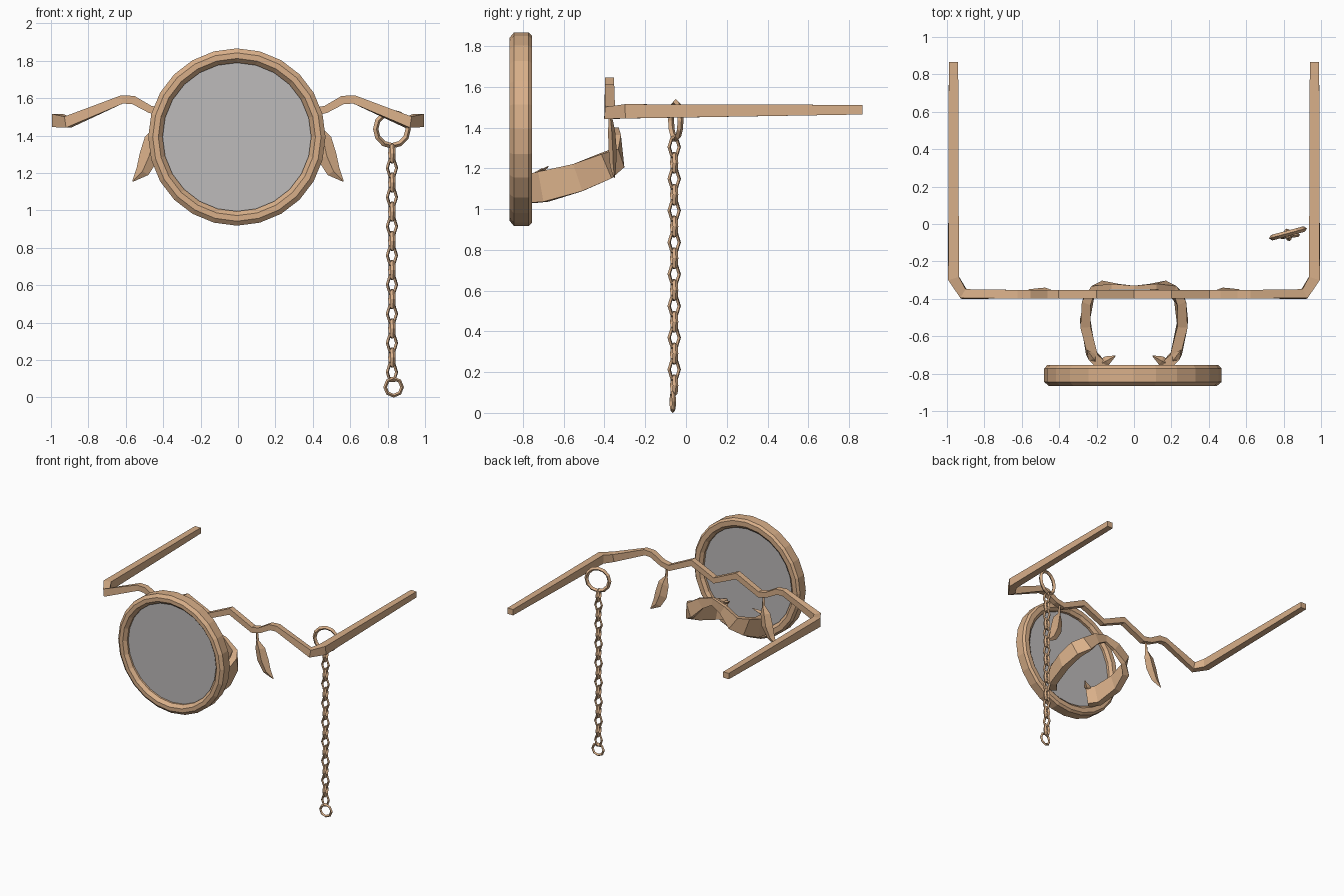
import bpy, bmesh, math
from mathutils import Vector, Matrix

if "Cube" in bpy.data.objects:
    bpy.data.objects.remove(bpy.data.objects["Cube"])


def material(name, col):
    m = bpy.data.materials.new(name)
    m.diffuse_color = (*col, 1)
    m.use_nodes = True
    m.node_tree.nodes["Principled BSDF"].inputs["Base Color"].default_value = m.diffuse_color
    return m


COPPER = material("warm copper", (0.69, 0.43, 0.25))
GLASS = material("grey glass", (0.51, 0.495, 0.495))


def finish(name, bm, mat):
    bmesh.ops.recalc_face_normals(bm, faces=bm.faces)
    me = bpy.data.meshes.new(name)
    bm.to_mesh(me)
    bm.free()
    me.materials.append(mat)
    ob = bpy.data.objects.new(name, me)
    bpy.context.collection.objects.link(ob)
    return ob


def sweep(name, path, sizes, ref=(0, 0, 1), diamond=False):
    """Four-sided section (width, height) swept along a path."""
    pts = [Vector(p) for p in path]
    ref = Vector(ref)
    bm = bmesh.new()
    rings = []
    for i, p in enumerate(pts):
        a = (p - pts[i - 1]).normalized() if i else None
        b = (pts[i + 1] - p).normalized() if i < len(pts) - 1 else None
        t = ((a or b) + (b or a)).normalized()
        side = t.cross(ref).normalized()
        up = side.cross(t).normalized()
        w, h = sizes[i] if isinstance(sizes, list) else sizes
        w, h = w / 2, h / 2
        corners = [(w, 0), (0, h), (-w, 0), (0, -h)] if diamond else [(w, h), (-w, h), (-w, -h), (w, -h)]
        rings.append([bm.verts.new(p + side * u + up * v) for u, v in corners])
    for r, s in zip(rings, rings[1:]):
        for k in range(4):
            bm.faces.new((r[k], r[(k + 1) % 4], s[(k + 1) % 4], s[k]))
    bm.faces.new(rings[0])
    bm.faces.new(rings[-1])
    return finish(name, bm, COPPER)


def lathe_ring(name, profile, seg, matrix):
    """Closed (radius, depth) profile turned around local y."""
    bm = bmesh.new()
    rings = []
    for i in range(seg):
        a = 2 * math.pi * i / seg
        rings.append([bm.verts.new(matrix @ Vector((r * math.cos(a), y, r * math.sin(a)))) for r, y in profile])
    n = len(profile)
    for i in range(seg):
        r, s = rings[i], rings[(i + 1) % seg]
        for k in range(n):
            bm.faces.new((r[k], r[(k + 1) % n], s[(k + 1) % n], s[k]))
    return finish(name, bm, COPPER)


def loop(name, centre, radius, tube, seg, angle, sx=1.0, sz=1.0):
    """Thin low-poly ring or chain link standing upright."""
    prof = [(radius + tube, 0), (radius, tube), (radius - tube, 0), (radius, -tube)]
    m = Matrix.Translation(centre) @ Matrix.Rotation(angle, 4, 'Z') @ Matrix.Diagonal((sx, 1, sz, 1))
    return lathe_ring(name, prof, seg, m)


# big lens rim with softened outer edge
C = Matrix.Translation((-0.006, -0.81, 1.392))
lathe_ring("lens_rim", [(0.397, -0.03), (0.42, -0.055), (0.45, -0.055), (0.474, -0.035),
                        (0.474, 0.038), (0.458, 0.055), (0.42, 0.055), (0.397, 0.035)], 24, C)

# lens disc
bm = bmesh.new()
bmesh.ops.create_cone(bm, cap_ends=True, segments=24, radius1=0.405, radius2=0.405, depth=0.03,
                      matrix=C @ Matrix.Rotation(math.pi / 2, 4, 'X'))
finish("lens", bm, GLASS)

# wavy brow bar with temple arms, one continuous rod
half = [(0.20, -0.375, 1.62), (0.40, -0.375, 1.525), (0.47, -0.375, 1.54), (0.56, -0.375, 1.59),
        (0.62, -0.375, 1.593), (0.91, -0.375, 1.472), (0.965, -0.29, 1.480), (0.965, 0.867, 1.488)]
half_sizes = [(0.045, 0.05), (0.045, 0.045), (0.045, 0.04), (0.045, 0.045),
              (0.045, 0.045), (0.055, 0.06), (0.06, 0.07), (0.05, 0.047)]
path = [(-x, y, z) for x, y, z in reversed(half)] + [(0, -0.375, 1.53)] + half
sweep("brow_bar_and_temples", path, half_sizes[::-1] + [(0.045, 0.045)] + half_sizes)

# flat nose clip: arms from the rim joined by an arched band behind the bar
clip = [(0.17, -0.76, 1.10), (0.225, -0.70, 1.11), (0.26, -0.53, 1.155), (0.245, -0.40, 1.21),
        (0.19, -0.335, 1.25), (0.10, -0.335, 1.33)]
clip_sizes = [(0.06, 0.14), (0.055, 0.15), (0.055, 0.14), (0.05, 0.13), (0.04, 0.11), (0.03, 0.08)]
path = clip + [(0, -0.34, 1.37)] + [(-x, y, z) for x, y, z in reversed(clip)]
sweep("nose_clip", path, clip_sizes + [(0.02, 0.06)] + clip_sizes[::-1])

for s, label in ((1, "right"), (-1, "left")):
    # hanging leaf
    sweep("leaf_" + label,
          [(s * 0.43, -0.375, 1.53), (s * 0.435, -0.37, 1.44), (s * 0.455, -0.365, 1.38),
           (s * 0.475, -0.36, 1.29), (s * 0.51, -0.358, 1.21), (s * 0.563, -0.352, 1.155)],
          [(0.02, 0.02), (0.025, 0.02), (0.09, 0.035), (0.105, 0.04), (0.075, 0.03), (0.006, 0.006)],
          ref=(0, 1, 0), diamond=True)
    # small leaflets where the clip meets the rim
    for k, (dx, dy, dz) in enumerate(((-0.09, 0.05, 0.05), (0.06, 0.08, 0.06))):
        b = Vector((s * 0.19, -0.755, 1.15))
        d = Vector((s * dx, dy, dz))
        sweep(f"leaflet_{label}_{k}", [b, b + d * 0.5, b + d],
              [(0.03, 0.02), (0.05, 0.025), (0.005, 0.005)], diamond=True)

# chain: hanger ring, alternating links, end ring
TURN = math.radians(15)
loop("hanger_ring", (0.823, -0.05, 1.435), 0.09, 0.015, 12, TURN)
N = 16
top, bottom = 1.305, 0.135
for i in range(N):
    z = top + (bottom - top) * i / (N - 1)
    loop(f"chain_link_{i}", (0.823, -0.058, z), 0.043, 0.014, 6,
         TURN + (math.pi / 2 if i % 2 == 0 else 0), 0.6, 1.08)
loop("end_ring", (0.832, -0.065, 0.055), 0.046, 0.01, 8, TURN * 0.5)
